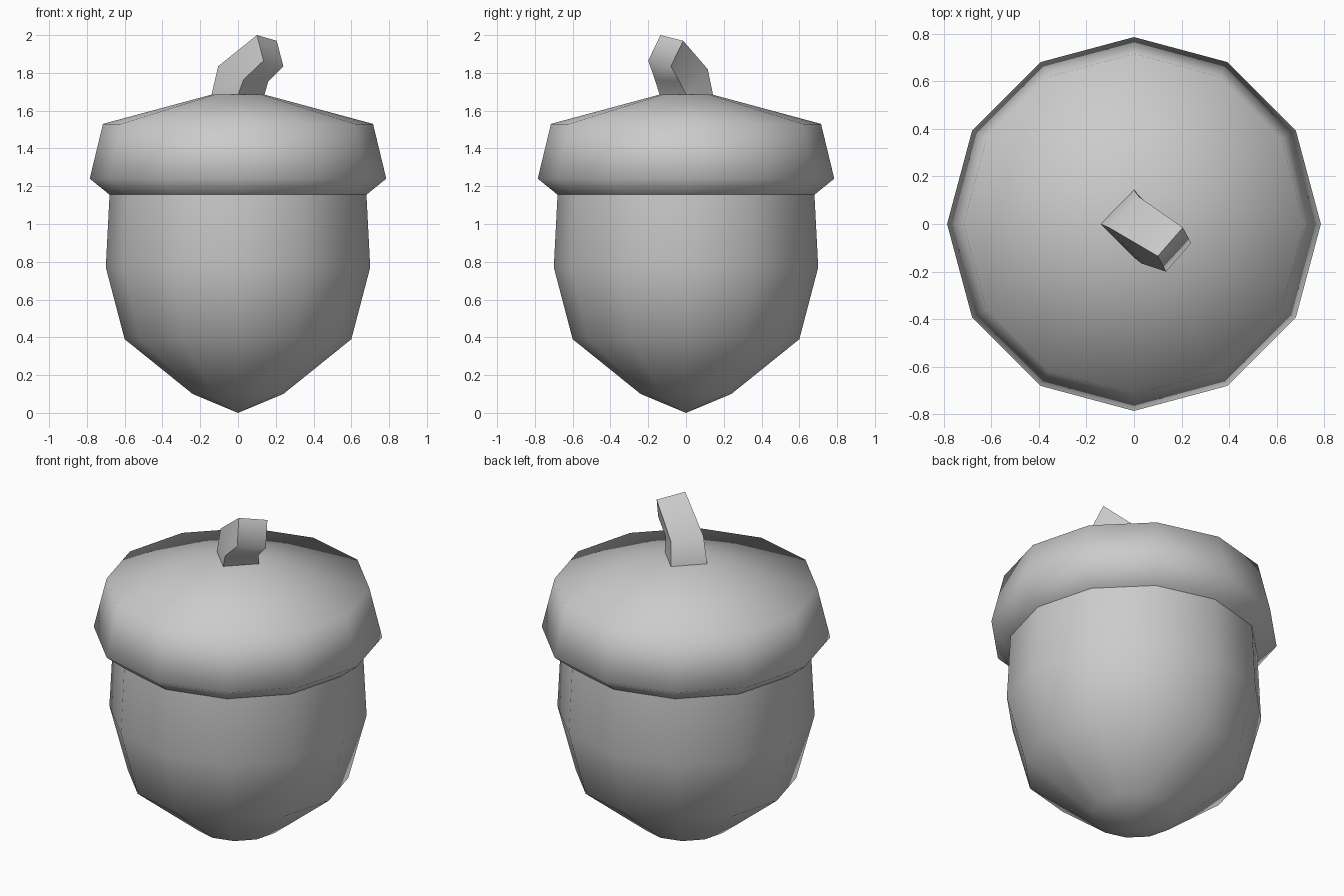
import bpy
import math

if "Cube" in bpy.data.objects:
    bpy.data.objects.remove(bpy.data.objects["Cube"])

SIDES = 12


def make_object(name, verts, faces):
    mesh = bpy.data.meshes.new(name)
    mesh.from_pydata(verts, [], faces)
    mesh.update()
    obj = bpy.data.objects.new(name, mesh)
    bpy.context.collection.objects.link(obj)
    bpy.ops.object.select_all(action='DESELECT')
    obj.select_set(True)
    bpy.context.view_layer.objects.active = obj
    bpy.ops.object.shade_smooth_by_angle(angle=math.radians(75))
    return obj


def bridge(rings, n):
    """Quads joining consecutive counter-clockwise rings, bottom to top."""
    return [(r * n + i, r * n + (i + 1) % n,
             (r + 1) * n + (i + 1) % n, (r + 1) * n + i)
            for r in range(rings - 1) for i in range(n)]


def lathe(name, profile, pole_z, pole_at_bottom):
    """Revolve a (radius, z) profile, closing one end with a pole."""
    verts = [(r * math.cos(2 * math.pi * i / SIDES),
              r * math.sin(2 * math.pi * i / SIDES), z)
             for r, z in profile for i in range(SIDES)]
    faces = bridge(len(profile), SIDES)
    pole = len(verts)
    verts.append((0, 0, pole_z))
    start = 0 if pole_at_bottom else pole - SIDES
    for i in range(SIDES):
        a, b = start + i, start + (i + 1) % SIDES
        faces.append((pole, b, a) if pole_at_bottom else (pole, a, b))
    return make_object(name, verts, faces)


# Nut body with pointed base
lathe("nut", [(0.24, 0.10), (0.60, 0.39), (0.70, 0.77), (0.68, 1.155)], 0.0, True)

# Overhanging cap
lathe("cap", [(0.68, 1.155), (0.785, 1.24), (0.715, 1.53), (0.14, 1.685)], 1.685, False)

# Bent four-sided stem: base, bend and tip sections
stem_verts = [
    (0.14, 0, 1.685), (0, 0.143, 1.685), (-0.14, 0, 1.685), (0, -0.14, 1.685),
    (0.16, -0.035, 1.755), (0.02, 0.115, 1.82), (-0.105, -0.015, 1.835), (0.03, -0.165, 1.765),
    (0.24, -0.08, 1.835), (0.205, -0.015, 1.97), (0.10, -0.135, 2.0), (0.135, -0.20, 1.865),
]
make_object("stem", stem_verts, bridge(3, 4) + [(8, 9, 10, 11)])
